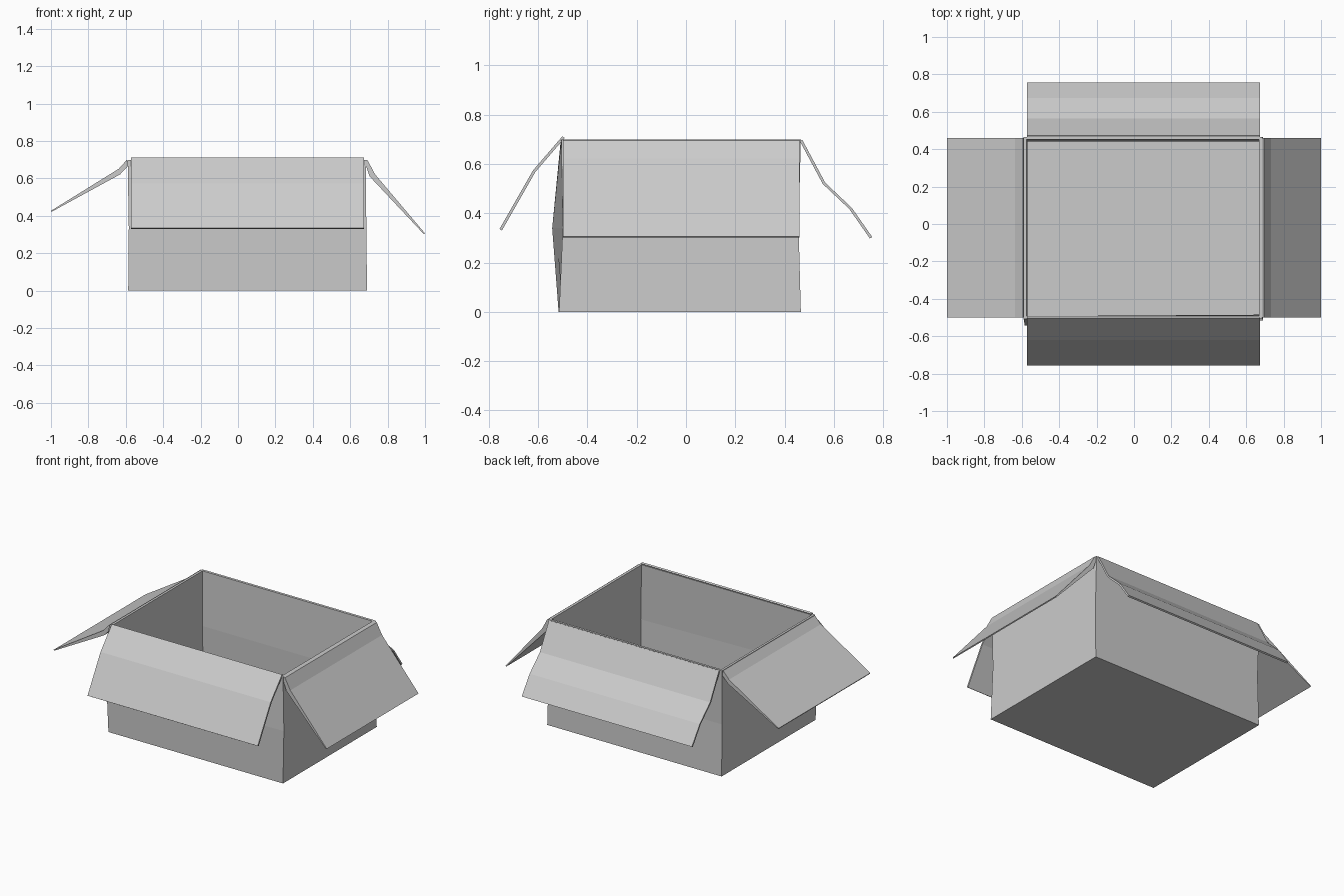
import bpy
import bmesh

if "Cube" in bpy.data.objects:
    bpy.data.objects.remove(bpy.data.objects["Cube"])


def finish(name, bm):
    bmesh.ops.recalc_face_normals(bm, faces=bm.faces[:])
    mesh = bpy.data.meshes.new(name)
    bm.to_mesh(mesh)
    bm.free()
    obj = bpy.data.objects.new(name, mesh)
    bpy.context.collection.objects.link(obj)


def make_flap(name, outline, axis, start, end):
    """Extrude a closed (horizontal, z) outline along x or y."""
    bm = bmesh.new()

    def point(h, along, z):
        return (along, h, z) if axis == 'X' else (h, along, z)

    a = [bm.verts.new(point(h, start, z)) for h, z in outline]
    b = [bm.verts.new(point(h, end, z)) for h, z in outline]
    n = len(outline)
    for i in range(n):
        j = (i + 1) % n
        bm.faces.new((a[i], a[j], b[j], b[i]))
    bm.faces.new(a)
    bm.faces.new(b[::-1])
    finish(name, bm)


def strip(path, dh, dz):
    """Outline of a sheet: the path and the same path shifted back."""
    return path + [(h + dh, z + dz) for h, z in reversed(path)]


# Open carton: outer wall rings up, rim, inner wall rings down to the floor
# ring = z, left x, right x, front-left y, front-right y, back y
outer = [(0.0, -0.587, 0.69, -0.517, -0.515, 0.466),
         (0.34, -0.584, 0.686, -0.543, -0.500, 0.457),
         (0.70, -0.59, 0.684, -0.508, -0.506, 0.466)]
t = 0.015
inner = [(max(z, 0.008), l + t, r - t, fl + t, fr + t, b - t)
         for z, l, r, fl, fr, b in reversed(outer)]
bm = bmesh.new()
rings = []
for z, l, r, fl, fr, b in outer + inner:
    rings.append([bm.verts.new(p) for p in
                  ((l, fl, z), (r, fr, z), (r, b, z), (l, b, z))])
for low, high in zip(rings, rings[1:]):
    for i in range(4):
        j = (i + 1) % 4
        bm.faces.new((low[i], low[j], high[j], high[i]))
bm.faces.new(rings[0][::-1])
bm.faces.new(rings[-1])
finish("carton_body", bm)

# Long flaps, creased sheets folded outward
make_flap("front_flap",
          strip([(-0.502, 0.712), (-0.621, 0.574), (-0.757, 0.336)], 0.010, -0.006),
          'X', -0.572, 0.674)
make_flap("back_flap",
          strip([(0.472, 0.698), (0.565, 0.524), (0.673, 0.422), (0.756, 0.303)],
                -0.010, -0.005),
          'X', -0.572, 0.674)

# Short flaps, thicker at the crease and thin at the tip
make_flap("left_flap",
          [(-0.594, 0.70), (-0.637, 0.652), (-1.0, 0.427),
           (-0.998, 0.421), (-0.630, 0.622), (-0.587, 0.668)],
          'Y', -0.50, 0.46)
make_flap("right_flap",
          [(0.694, 0.695), (0.733, 0.622), (1.0, 0.306),
           (0.994, 0.302), (0.703, 0.612), (0.684, 0.668), (0.684, 0.70)],
          'Y', -0.50, 0.46)
